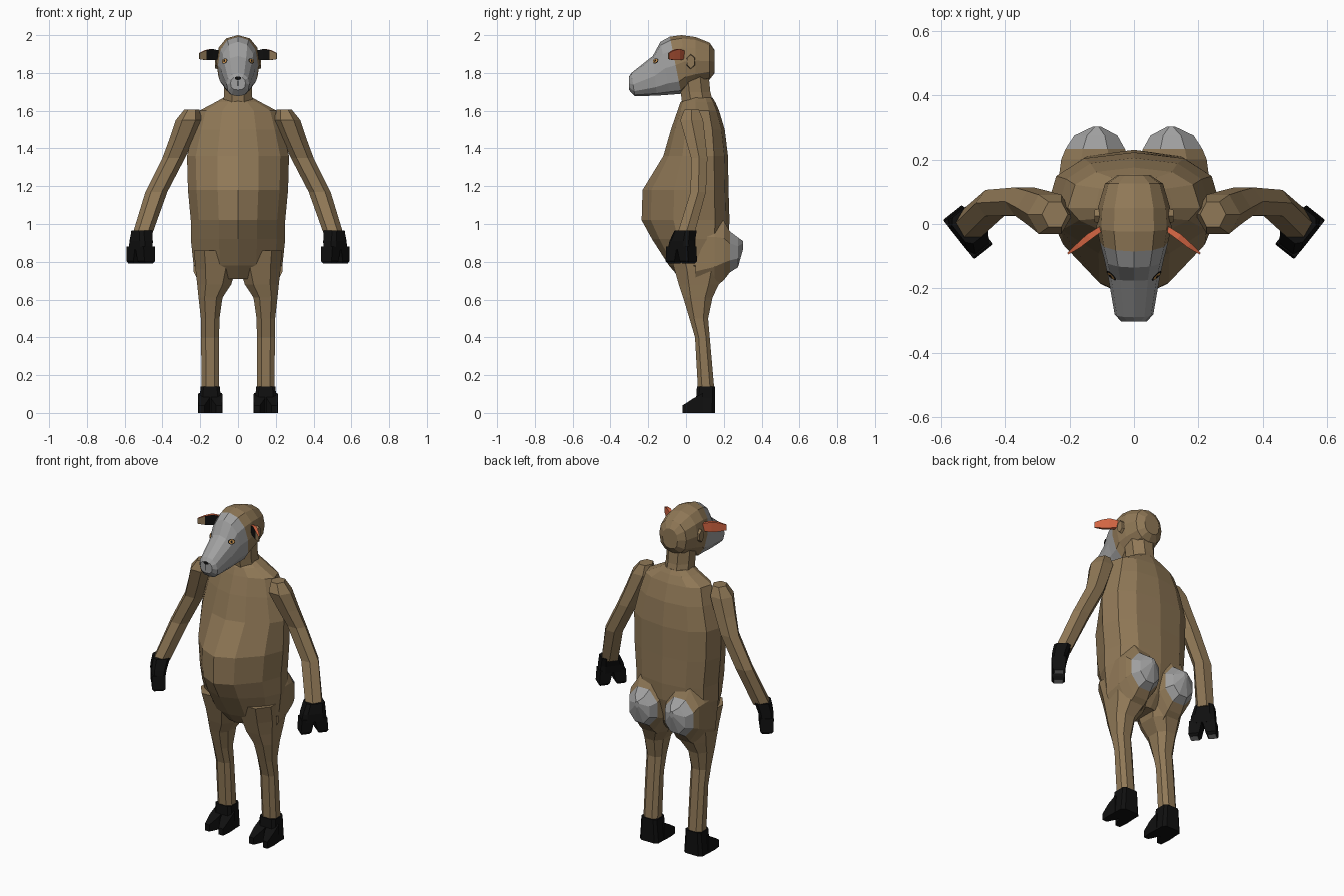
import bpy
import bmesh
from math import cos, sin, pi, copysign
from mathutils import Vector, Matrix
from mathutils.bvhtree import BVHTree

cube = bpy.data.objects.get("Cube")
if cube:
    bpy.data.objects.remove(cube)


def material(name, rgb):
    m = bpy.data.materials.new(name)
    m.use_nodes = True
    m.diffuse_color = (*rgb, 1)
    m.node_tree.nodes["Principled BSDF"].inputs["Base Color"].default_value = (*rgb, 1)
    return m


BROWN = material("brown_wool", (0.28, 0.19, 0.095))
GREY = material("grey_skin", (0.35, 0.35, 0.35))
BLACK = material("black_hoof", (0.005, 0.005, 0.005))
ORANGE = material("orange_ear", (0.65, 0.13, 0.055))
AMBER = material("amber_eye", (0.55, 0.27, 0.07))

X, Y, Z = Vector((1, 0, 0)), Vector((0, 1, 0)), Vector((0, 0, 1))


def power(v, e):
    return 0 if abs(v) < 1e-6 else copysign(abs(v) ** e, v)


def ring(c, ru, rv, u=X, v=Y, n=8, off=0.5, low=1, high=1):
    """Superellipse outline; low and high are exponents for either half, 0 is a box."""
    pts = []
    for k in range(n):
        a = 2 * pi * (k + off) / n
        e = low if sin(a) < 0 else high
        pts.append(Vector(c) + u * ru * power(cos(a), e) + v * rv * power(sin(a), e))
    return pts


def box(c, ru, rv, u=X, v=Y):
    return ring(c, ru, rv, u, v, 4, 0.5, 0, 0)


def finish(name, bm, mats, side=1):
    if side < 0:
        for v in bm.verts:
            v.co.x *= -1
    bmesh.ops.recalc_face_normals(bm, faces=bm.faces)
    mesh = bpy.data.meshes.new(name)
    bm.to_mesh(mesh)
    for m in mats:
        mesh.materials.append(m)
    ob = bpy.data.objects.new(name, mesh)
    bpy.context.collection.objects.link(ob)
    return ob


def loft(name, rings, mats=(BROWN,), rule=None, side=1):
    """Skin a list of outlines; rule(span, face centre, side number) picks the material."""
    bm = bmesh.new()
    rows = [[bm.verts.new(p) for p in r] for r in rings]
    n = len(rows[0])
    for i in range(len(rows) - 1):
        for k in range(n):
            j = (k + 1) % n
            f = bm.faces.new((rows[i][k], rows[i][j], rows[i + 1][j], rows[i + 1][k]))
            f.material_index = rule(i, k) if rule else 0
    for row, span in ((rows[0], 0), (rows[-1], len(rows) - 2)):
        f = bm.faces.new(row)
        f.material_index = rule(span, -1 if span else -2) if rule else 0
    return finish(name, bm, mats, side)


# Torso: height, half width, front and back
torso = []
for z, rx, front, back in ((1.67, .075, 0, .14), (1.645, .12, -.03, .155), (1.60, .205, -.045, .175),
                           (1.50, .235, -.08, .205), (1.36, .27, -.12, .222), (1.18, .265, -.23, .225),
                           (1.02, .25, -.235, .23), (.92, .25, -.18, .225), (.78, .235, -.09, .19),
                           (.71, .12, -.03, .14)):
    mid = .05
    a = ring((0, mid, z), rx, mid - front, n=12, off=0, low=1.3)
    b = ring((0, mid, z), rx, back - mid, n=12, off=0, high=.8)
    torso.append(b[:7] + a[7:])
loft("torso", torso)

# Neck
loft("neck", [ring((0, y, z), rx, ry) for z, y, rx, ry in
              ((1.62, .065, .085, .09), (1.70, .05, .08, .085), (1.80, .04, .085, .085))])

# Head, skinned from the back of the skull to the muzzle, with a slanted face line
head_rings = []
for y, low, high, rx, tilt in ((.152, 1.80, 1.92, .05, 0), (.125, 1.765, 1.96, .09, 0),
                               (.05, 1.74, 1.99, .112, 0), (-.01, 1.72, 2.0, .116, -.1),
                               (-.055, 1.69, 1.992, .106, -.2), (-.11, 1.685, 1.965, .092, -.18),
                               (-.165, 1.68, 1.89, .08, -.1), (-.28, 1.677, 1.80, .06, -.15),
                               (-.302, 1.71, 1.78, .04, 0)):
    head_rings.append(ring((0, y, (low + high) / 2), rx, (high - low) / 2,
                           X, Z + Y * tilt, 12, 0, .8, .9))
head = loft("head", head_rings, (BROWN, GREY), lambda i, k: int(i > 3))

# Eyes and nose: thin plates laid on the face
tree = BVHTree.FromPolygons([v.co for v in head.data.vertices],
                            [p.vertices for p in head.data.polygons])


def plate(name, near, w, h, lift, mat):
    loc, normal, _, _ = tree.find_nearest(Vector(near))
    if normal.dot(loc - Vector((0, 0, 1.83))) < 0:
        normal = -normal
    across = Z.cross(normal).normalized()
    up = normal.cross(across)
    bm = bmesh.new()
    bm.faces.new([bm.verts.new(p) for p in ring(loc + normal * lift, w, h, across, up)])
    finish(name, bm, (mat,))


for side, word in ((1, "left"), (-1, "right")):
    spot = (side * .075, -.165, 1.866)
    plate(word + "_eye_rim", spot, .021, .016, .002, BLACK)
    plate(word + "_iris", spot, .016, .012, .004, AMBER)
    plate(word + "_pupil", spot, .006, .008, .006, BLACK)
plate("nose", (0, -.33, 1.772), .018, .010, .003, BLACK)
plate("lip_line", (0, -.33, 1.745), .002, .022, .003, BLACK)

for side, word in ((1, "left_"), (-1, "right_")):
    # Ear: orange outside, black hollow and brown tip inside
    out = Vector((.64, .77, 0))
    ear = [box(c, rz, t, Z, out) for c, rz, t in
           (((.098, -.012, 1.895), .022, .008), ((.14, -.04, 1.897), .030, .010),
            ((.172, -.067, 1.894), .026, .008), ((.205, -.092, 1.889), .016, .003))]
    loft(word + "ear", ear, (ORANGE, BLACK, BROWN),
         lambda i, k: 0 if k not in (2, -1) else (1 if i < 2 else 2), side)
    loft(word + "ear_lobe", [ring((x, .025, 1.86), ry, rz, Y, Z, 6) for x, ry, rz in
                             ((.09, .03, .045), (.122, .022, .036))], side=side)

    # Arm
    loft(word + "arm", [ring((x, y, z), rx, ry, n=6, off=0) for x, y, z, rx, ry in
                        ((.245, .03, 1.605, .04, .045), (.26, .03, 1.55, .07, .07),
                         (.298, .05, 1.45, .065, .06), (.34, .07, 1.35, .06, .05),
                         (.432, .065, 1.17, .058, .047), (.505, 0, .95, .052, .052))], side=side)

    # Hand: palm and two hoofed digits with grey soles
    along, thick = Vector((.62, .78, 0)), Vector((.78, -.62, 0))
    loft(word + "hand", [ring(c, a, t, along, thick, low=.5, high=.5) for c, a, t in
                         (((.508, -.002, .965), .054, .048), ((.513, -.02, .91), .068, .044),
                          ((.515, -.025, .865), .074, .04))], (BLACK,), side=side)
    for s, digit in ((-1, "front"), (1, "back")):
        top = Vector((.515, -.025, .88)) + along * .036 * s
        tip = Vector((.515, -.025, .79)) + along * .05 * s
        loft(word + digit + "_digit", [box(top, .036, .038, along, thick),
                                       box(top.lerp(tip, .85), .03, .036, along, thick),
                                       box(tip, .022, .025, along, thick)],
             (BLACK, GREY), lambda i, k: int(k == -1), side)

    # Leg
    loft(word + "leg", [ring(((a + b) / 2, (f + r) / 2, z), (b - a) / 2, (r - f) / 2, low=.8, high=.8)
                        for z, a, b, f, r in
                        ((.86, .01, .24, -.10, .20), (.76, .005, .232, -.07, .21),
                         (.68, .03, .222, -.045, .18), (.61, .078, .213, -.02, .145),
                         (.50, .095, .20, .015, .12), (.40, .097, .198, .045, .128),
                         (.13, .097, .197, .06, .152))], side=side)

    # Buttock with a bare grey patch
    loft(word + "buttock", [ring((x, y, (a + b) / 2), rx, (b - a) / 2, X, Z) for y, x, rx, a, b in
                            ((.05, .125, .12, .60, 1.08), (.15, .123, .118, .645, 1.06),
                             (.20, .12, .114, .69, 1.03), (.232, .12, .10, .735, .97),
                             (.275, .118, .072, .765, .935), (.303, .115, .012, .87, .91))],
         (BROWN, GREY), lambda i, k: int(i > 2), side)

    # Hoof: heel block and two splayed toes
    loft(word + "heel", [ring((.147, y, z), rx, ry, low=.4, high=.4) for z, y, rx, ry in
                         ((.14, .106, .053, .05), (.08, .104, .057, .052), (0, .10, .064, .056))],
         (BLACK,), side=side)
    for s, toe in ((-1, "inner"), (1, "outer")):
        loft(word + toe + "_toe", [box((.147 + s * dx, y, h / 2), rx, h / 2, X, Z)
                                   for y, dx, rx, h in
                                   ((.09, .03, .033, .105), (.035, .036, .03, .075),
                                    (-.018, .046, .015, .04))], (BLACK,), side=side)
